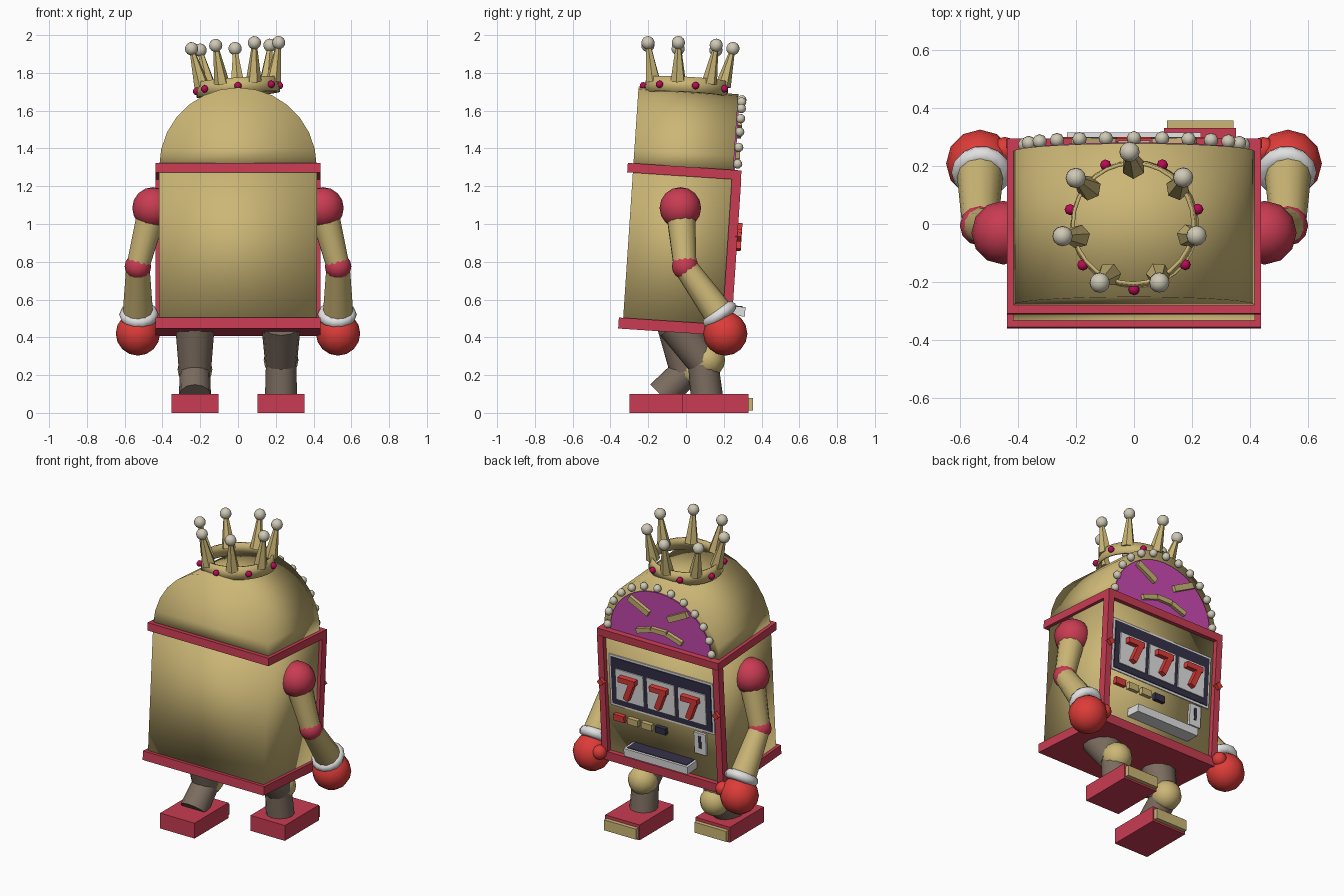
import bpy, bmesh
from math import radians, sin, cos, pi
from mathutils import Matrix, Vector

cube = bpy.data.objects.get("Cube")
if cube:
    bpy.data.objects.remove(cube, do_unlink=True)


def colour(name, r, g, b):
    m = bpy.data.materials.new(name)
    m.use_nodes = True
    m.diffuse_color = (r, g, b, 1)
    m.node_tree.nodes["Principled BSDF"].inputs["Base Color"].default_value = (r, g, b, 1)
    return m


gold = colour("gold", .60, .47, .18)
crimson = colour("crimson", .58, .045, .085)
red = colour("glove red", .72, .045, .04)
magenta = colour("magenta", .60, .07, .45)
gem_pink = colour("gem pink", .50, .003, .09)
pearl = colour("pearl", .62, .58, .46)
white = colour("white", .75, .75, .75)
navy = colour("navy", .035, .03, .065)
brown = colour("stocking brown", .20, .15, .115)

WORLD = Matrix.Identity(4)
# The cabinet leans a little towards its screen side
CABINET = Matrix.Translation((0, -.06, .455)) @ Matrix.Rotation(radians(-3.8), 4, 'X')
# The crown sits at a slight tilt
CROWN = (Matrix.Translation((0, 0, 1.72)) @ Matrix.Rotation(radians(-3), 4, 'X')
         @ Matrix.Rotation(radians(-4), 4, 'Y'))


def finish(name, bm, mat, frame=WORLD, angle=0):
    bmesh.ops.recalc_face_normals(bm, faces=bm.faces)
    bm.transform(frame)
    mesh = bpy.data.meshes.new(name)
    bm.to_mesh(mesh)
    bm.free()
    mesh.materials.append(mat)
    if angle:
        mesh.shade_smooth()
        if angle < 180:
            mesh.set_sharp_from_angle(angle=radians(angle))
    ob = bpy.data.objects.new(name, mesh)
    bpy.context.scene.collection.objects.link(ob)
    return ob


def box(name, mat, x, y, z, frame=WORLD, roll=0, angle=0):
    """Box from (low, high) ranges; roll turns it about its own y axis."""
    bm = bmesh.new()
    mid = Vector([(a + b) / 2 for a, b in (x, y, z)])
    size = [b - a for a, b in (x, y, z)]
    bmesh.ops.create_cube(bm, size=1, matrix=Matrix.Translation(mid)
                          @ Matrix.Rotation(radians(roll), 4, 'Y')
                          @ Matrix.Diagonal((*size, 1)))
    return finish(name, bm, mat, frame, angle)


def bar(name, mat, x, z, length, thick, y, roll=0, frame=CABINET):
    return box(name, mat, (x - length / 2, x + length / 2), y,
               (z - thick / 2, z + thick / 2), frame, roll)


def ball(name, mat, at, r, frame=WORLD, seg=12):
    bm = bmesh.new()
    bmesh.ops.create_uvsphere(bm, u_segments=seg, v_segments=seg * 2 // 3, radius=r,
                              matrix=Matrix.Translation(at))
    return finish(name, bm, mat, frame, 60)


def limb(name, mat, a, b, ra, rb, frame=WORLD, seg=12, angle=50, caps=True):
    a, b = Vector(a), Vector(b)
    bm = bmesh.new()
    turn = (b - a).to_track_quat('Z', 'Y').to_matrix().to_4x4()
    bmesh.ops.create_cone(bm, cap_ends=caps, segments=seg, radius1=ra, radius2=rb,
                          depth=(b - a).length,
                          matrix=Matrix.Translation((a + b) / 2) @ turn)
    return finish(name, bm, mat, frame, angle)


def ring(name, mat, at, axis, major, minor):
    """Torus from a circle spun about an axis."""
    bm = bmesh.new()
    circle = bmesh.ops.create_circle(bm, segments=8, radius=minor, matrix=Matrix.Translation(
        (major, 0, 0)) @ Matrix.Rotation(pi / 2, 4, 'X'))
    bmesh.ops.spin(bm, geom=circle["verts"] + bm.edges[:], cent=(0, 0, 0), axis=(0, 0, 1),
                   angle=2 * pi, steps=14, use_merge=True)
    bmesh.ops.remove_doubles(bm, verts=bm.verts, dist=.0005)
    turn = Vector(axis).to_track_quat('Z', 'Y').to_matrix().to_4x4()
    return finish(name, bm, mat, Matrix.Translation(at) @ turn, 70)


def arch(name, mat, rx, rz, base, y0, y1, steps, angle):
    """Half-ellipse outline extruded along y."""
    bm = bmesh.new()
    pts = [(rx * cos(pi * i / steps), y0, base + rz * sin(pi * i / steps))
           for i in range(steps + 1)]
    face = bm.faces.new([bm.verts.new(p) for p in pts])
    ext = bmesh.ops.extrude_face_region(bm, geom=[face])
    bmesh.ops.translate(bm, vec=(0, y1 - y0, 0),
                        verts=[v for v in ext["geom"] if isinstance(v, bmesh.types.BMVert)])
    return finish(name, bm, mat, CABINET, angle)


# Cabinet body, trim bands and screen-side posts
box("cabinet_body", gold, (-.417, .417), (-.275, .27), (0, .83), CABINET, angle=180)
box("bottom_band", crimson, (-.437, .437), (-.298, .298), (-.028, .03), CABINET)
box("top_band", crimson, (-.437, .437), (-.305, .298), (.80, .85), CABINET)
for side, s in (("left", 1), ("right", -1)):
    bar(side + "_post", crimson, s * .417, .415, .042, .78, (.25, .30))
arch("dome", gold, .417, .42, .832, -.275, .255, 14, 180)

# Face on the dome: panel, brows, mouth and pearl border
arch("face_panel", magenta, .365, .335, .85, .25, .263, 24, 30)
for side, s in (("left", 1), ("right", -1)):
    bar(side + "_brow", gold, s * .14, 1.07, .155, .038, (.255, .285), -s * 27)
    bar(side + "_mouth_bar", gold, s * .11, .915, .11, .03, (.255, .285), s * 18)
bar("middle_mouth_bar", gold, 0, .935, .11, .03, (.255, .285))
for i in range(13):
    t = pi * i / 12
    ball("border_pearl", pearl, (.375 * cos(t), .275, .883 + .34 * sin(t)), .025, CABINET, 9)

# Screen, reels and lucky sevens
bar("screen_bezel", white, 0, .515, .75, .34, (.262, .276))
bar("screen", navy, 0, .515, .72, .31, (.264, .282))
for x in (.225, 0, -.225):
    bar("reel", white, x, .50, .20, .205, (.27, .289))
    bar("seven_top", red, x, .555, .12, .034, (.28, .322))
    bar("seven_stem", red, x - .012, .49, .036, .13, (.28, .322), -22)
for s in (1, -1):
    bar("payline_marker", red, s * .415, .50, .036, .036, (.29, .32), 45)

# Buttons, coin slot and payout tray
for x, mat in ((.31, red), (.21, gold), (.11, gold), (.01, navy)):
    bar("button", mat, x, .275, .075, .042, (.26, .295))
bar("coin_plate", white, -.27, .26, .085, .14, (.26, .285))
bar("coin_slit", navy, -.27, .27, .02, .08, (.28, .288))
bar("payout_tray", white, 0, .105, .46, .05, (.26, .367))
box("tray_well", navy, (-.215, .215), (.272, .352), (.125, .134), CABINET)

# Crown: band, gems and pearl-tipped spikes
band = limb("crown_band", gold, (0, 0, -.035), (0, 0, .045), .222, .213, CROWN, 28, 50, False)
solid = band.modifiers.new("thickness", 'SOLIDIFY')
solid.thickness = .012
for i in range(7):
    t = pi / 2 + 2 * pi * i / 7
    out = Vector((cos(t), sin(t), 0))
    tip = out * .237 + Vector((0, 0, .222))
    limb("crown_spike", gold, out * .195 + Vector((0, 0, .02)), tip, .042, .012, CROWN, 6, 30)
    ball("crown_pearl", pearl, tip, .035, CROWN)
    ball("crown_gem", gem_pink, (-cos(t) * .226, -sin(t) * .226, 0), .02, CROWN, 8)

# Arms with boxing gloves
for side, s in (("left", 1), ("right", -1)):
    shoulder, elbow = (s * .45, -.03, 1.085), (s * .53, -.005, .775)
    wrist, fist = (s * .53, .17, .53), (s * .53, .208, .42)
    ball(side + "_shoulder", crimson, shoulder, .11)
    limb(side + "_upper_arm", gold, shoulder, elbow, .08, .062)
    ball(side + "_elbow", crimson, elbow, .07)
    limb(side + "_forearm", gold, elbow, wrist, .062, .08)
    ring(side + "_cuff", white, (s * .525, .178, .52), Vector(wrist) - Vector(elbow), .072, .032)
    ball(side + "_glove", red, fist, .117)
    ball(side + "_thumb", red, (s * .445, .255, .455), .045)

# Legs in mid-stride: hip, knee and ankle as (y, z)
for side, s, knee, ankle, heel in (("left", 1, (.09, .27), (.11, .09), -.02),
                                   ("right", -1, (.0, .22), (-.13, .09), -.30)):
    x = s * .228
    limb(side + "_thigh", brown, (x, -.05, .47), (x, *knee), .105, .085)
    ball(side + "_knee", gold, (x, knee[0] + .025, knee[1] + .01), .092)
    limb(side + "_shin", brown, (x, *knee), (x, *ankle), .08, .085)
    box(side + "_shoe", crimson, (x - .124, x + .124), (heel, heel + .35), (0, .1))
    box(side + "_toe_cap", gold, (x - .115, x + .115), (heel + .34, heel + .376), (.012, .08))
